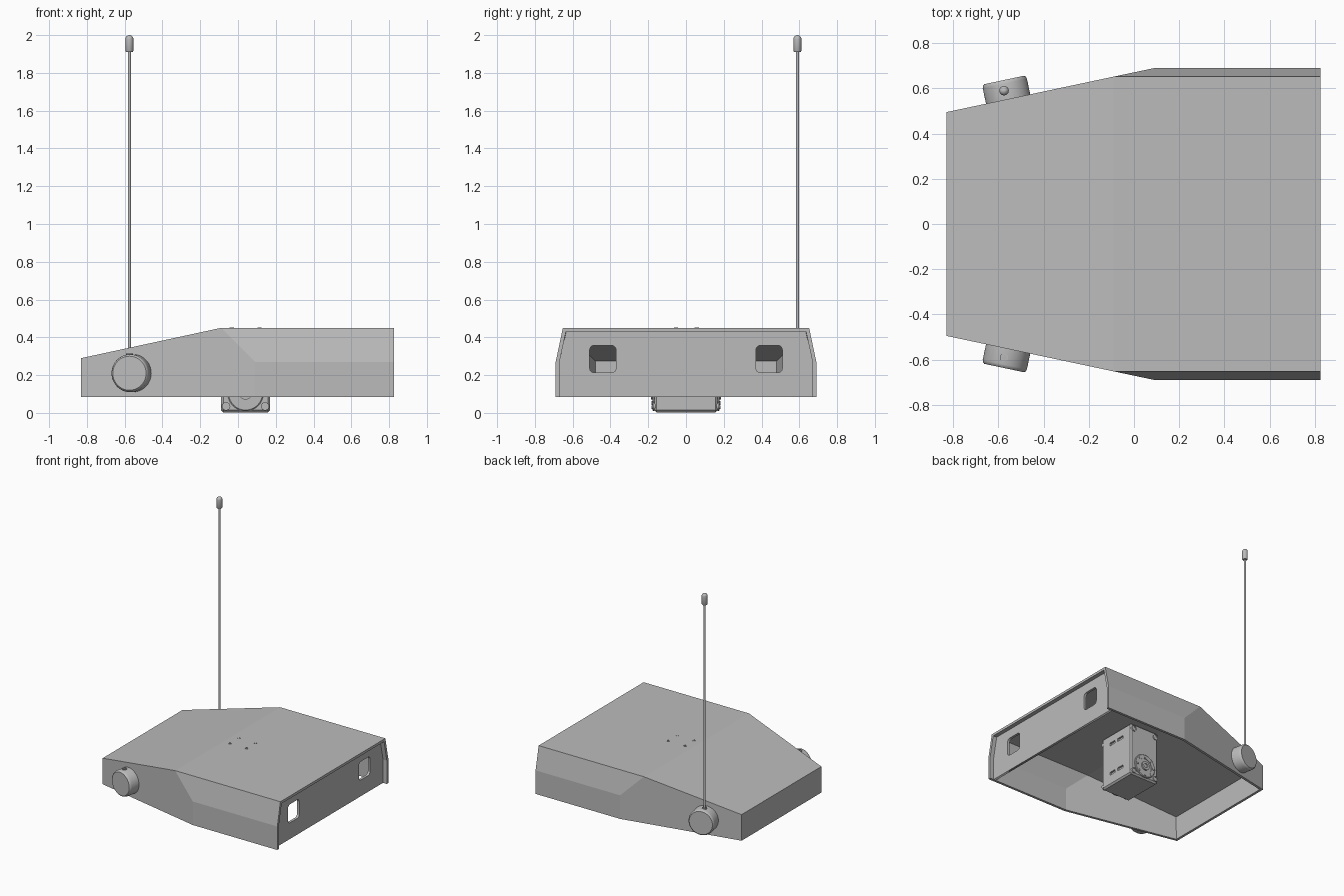
import bpy, bmesh
from math import pi, cos, sin, radians
from mathutils import Matrix, Vector

if "Cube" in bpy.data.objects:
    bpy.data.objects.remove(bpy.data.objects["Cube"], do_unlink=True)

grey = bpy.data.materials.new("plain grey")
grey.use_nodes = True
grey.diffuse_color = (0.5, 0.5, 0.5, 1)
grey.node_tree.nodes["Principled BSDF"].inputs["Base Color"].default_value = (0.5, 0.5, 0.5, 1)


def activate(obj):
    bpy.ops.object.select_all(action='DESELECT')
    obj.select_set(True)
    bpy.context.view_layer.objects.active = obj


def finish(name, bm, smooth=False):
    mesh = bpy.data.meshes.new(name)
    bm.to_mesh(mesh)
    bm.free()
    obj = bpy.data.objects.new(name, mesh)
    bpy.context.collection.objects.link(obj)
    mesh.materials.append(grey)
    if smooth:
        activate(obj)
        bpy.ops.object.shade_smooth_by_angle(angle=radians(35))
    return obj


def lathe(name, profile, base, axis=(0, 0, 1), steps=32):
    """Closed turned part: profile holds (radius, height) along the axis."""
    bm = bmesh.new()
    rings = [[bm.verts.new((r * cos(2 * pi * i / steps), r * sin(2 * pi * i / steps), h))
              for i in range(steps)] for r, h in profile]
    for a, b in zip(rings, rings[1:]):
        for i in range(steps):
            j = (i + 1) % steps
            bm.faces.new((a[i], a[j], b[j], b[i]))
    bm.faces.new(rings[0])
    bm.faces.new(rings[-1])
    bmesh.ops.recalc_face_normals(bm, faces=bm.faces)
    turn = Vector(axis).to_track_quat('Z', 'Y').to_matrix().to_4x4()
    bm.transform(Matrix.Translation(base) @ turn)
    return finish(name, bm, True)


def add_box(bm, center, size):
    m = Matrix.Translation(center) @ Matrix.Diagonal((*size, 1))
    bmesh.ops.create_cube(bm, size=1, matrix=m)


# Outer shell: faceted hull, open underneath and at the +x end
BASE, TOP, END = 0.085, 0.45, 0.825
half = [(-0.83, 0.495, BASE), (0.09, 0.69, BASE), (END, 0.69, BASE),
        (-0.83, 0.495, 0.29), (-0.09, 0.652, TOP), (0.09, 0.69, 0.27),
        (END, 0.69, 0.27), (END, 0.652, TOP)]
bm = bmesh.new()
for x, y, z in half:
    bm.verts.new((x, y, z))
    bm.verts.new((x, -y, z))
bmesh.ops.convex_hull(bm, input=bm.verts[:])
bmesh.ops.dissolve_limit(bm, angle_limit=radians(2), verts=bm.verts[:], edges=bm.edges[:])
bmesh.ops.recalc_face_normals(bm, faces=bm.faces)
caps = [f for f in bm.faces if f.normal.z < -0.9 or f.normal.x > 0.9]
bmesh.ops.delete(bm, geom=caps, context='FACES')
shell = finish("outer_shell", bm)
solid = shell.modifiers.new("wall", 'SOLIDIFY')
solid.thickness, solid.offset = 0.02, -1
solid.use_even_offset = solid.use_quality_normals = True

# End panel, set back inside the shell, with two rounded windows
def rounded_rect(cx, cy, w, h, r, n=6):
    pts = []
    for k, (sx, sy) in enumerate([(1, 1), (-1, 1), (-1, -1), (1, -1)]):
        for i in range(n + 1):
            a = (k + i / n) * pi / 2
            pts.append((cx + sx * (w / 2 - r) + r * cos(a), cy + sy * (h / 2 - r) + r * sin(a)))
    return pts


curve = bpy.data.curves.new("end_panel", 'CURVE')
curve.dimensions, curve.fill_mode, curve.extrude = '2D', 'BOTH', 0.01
outline = [(-0.672, BASE), (0.672, BASE), (0.672, 0.267), (0.634, 0.431), (-0.634, 0.431), (-0.672, 0.267)]
for pts in [outline] + [rounded_rect(s * 0.44, 0.285, 0.14, 0.145, 0.025) for s in (-1, 1)]:
    spline = curve.splines.new('POLY')
    spline.points.add(len(pts) - 1)
    for p, (u, v) in zip(spline.points, pts):
        p.co = (u, v, 0, 1)
    spline.use_cyclic_u = True
panel = bpy.data.objects.new("end_panel", curve)
bpy.context.collection.objects.link(panel)
panel.matrix_world = Matrix(((0, 0, 1, 0.782), (1, 0, 0, 0), (0, 1, 0, 0), (0, 0, 0, 1)))
curve.materials.append(grey)
activate(panel)
bpy.ops.object.convert(target='MESH')

# Drive motor body with recessed slots on both ends
MX = 0.04
bm = bmesh.new()
add_box(bm, (MX, 0, 0.217), (0.26, 0.335, 0.43))
bmesh.ops.bevel(bm, geom=bm.edges[:], offset=0.012, segments=1, affect='EDGES')
motor = finish("motor_body", bm)
bm = bmesh.new()
for sx in (-1, 1):
    for z in (0.1, 0.35):
        for y in (-0.045, 0.045):
            add_box(bm, (MX + sx * 0.13, y, z), (0.03, 0.06, 0.024))
cutter = finish("slot_cutter", bm)
cutter.hide_render = True
cut = motor.modifiers.new("slots", 'BOOLEAN')
cut.object, cut.solver = cutter, 'EXACT'
activate(motor)
bpy.ops.object.modifier_apply(modifier=cut.name)
bpy.data.objects.remove(cutter, do_unlink=True)

# Motor horns, hub bosses and bolts on the two sides
for side, s in (("left", 1), ("right", -1)):
    out = (0, s, 0)
    face = s * 0.166
    hub_z = 0.105
    lathe(f"{side}_horn", [(0.095, 0), (0.095, 0.008), (0.09, 0.012), (0.06, 0.012), (0.06, 0.008)],
          (MX, face, hub_z), out)
    lathe(f"{side}_hub", [(0.035, 0), (0.035, 0.02), (0.018, 0.02), (0.018, 0.012)],
          (MX, face, hub_z), out, 24)
    for i in range(8):
        a = i * pi / 4 + pi / 2
        lathe(f"{side}_horn_bolt_{i}", [(0.01, 0), (0.01, 0.016)],
              (MX + 0.075 * cos(a), face, hub_z + 0.075 * sin(a)), out, 12)
    for i, (dx, z) in enumerate([(-0.103, 0.035), (0.103, 0.035), (-0.103, 0.39), (0.103, 0.39)]):
        lathe(f"{side}_corner_bolt_{i}", [(0.022, -0.01), (0.022, 0.01), (0.014, 0.01), (0.014, 0.005)],
              (MX + dx, face, z), out, 16)

# Four flush fixings on the roof
for i, (dx, y) in enumerate([(-0.073, -0.053), (0.073, -0.053), (-0.073, 0.057), (0.073, 0.057)]):
    lathe(f"roof_bolt_{i}", [(0.011, -0.01), (0.011, 0.003), (0.007, 0.003), (0.007, 0.001)],
          (MX, 0, TOP) and (MX + dx, y, TOP), steps=16)

# Round aerial mounts, square to the tapered walls
for side, s in (("left", 1), ("right", -1)):
    lathe(f"{side}_mount", [(0.1, -0.015), (0.1, 0.07), (0.097, 0.08), (0.09, 0.086)],
          (-0.557, s * 0.553, 0.21), (-0.207, s * 0.978, 0), 48)
    lathe(f"{side}_mount_socket", [(0.018, 0.29), (0.018, 0.314), (0.011, 0.314), (0.011, 0.308)],
          (-0.575, s * 0.59, 0), steps=20)

# Whip aerial with rounded tip
aerial = (-0.575, 0.59, 0)
lathe("aerial_rod", [(0.008, 0.28), (0.008, 1.93)], aerial, steps=16)
dome = [(0.021 * cos(a), 1.979 + 0.021 * sin(a)) for a in [i * pi / 13 for i in range(7)]]
lathe("aerial_tip", [(0.017, 1.91), (0.021, 1.916)] + dome, aerial, steps=24)
